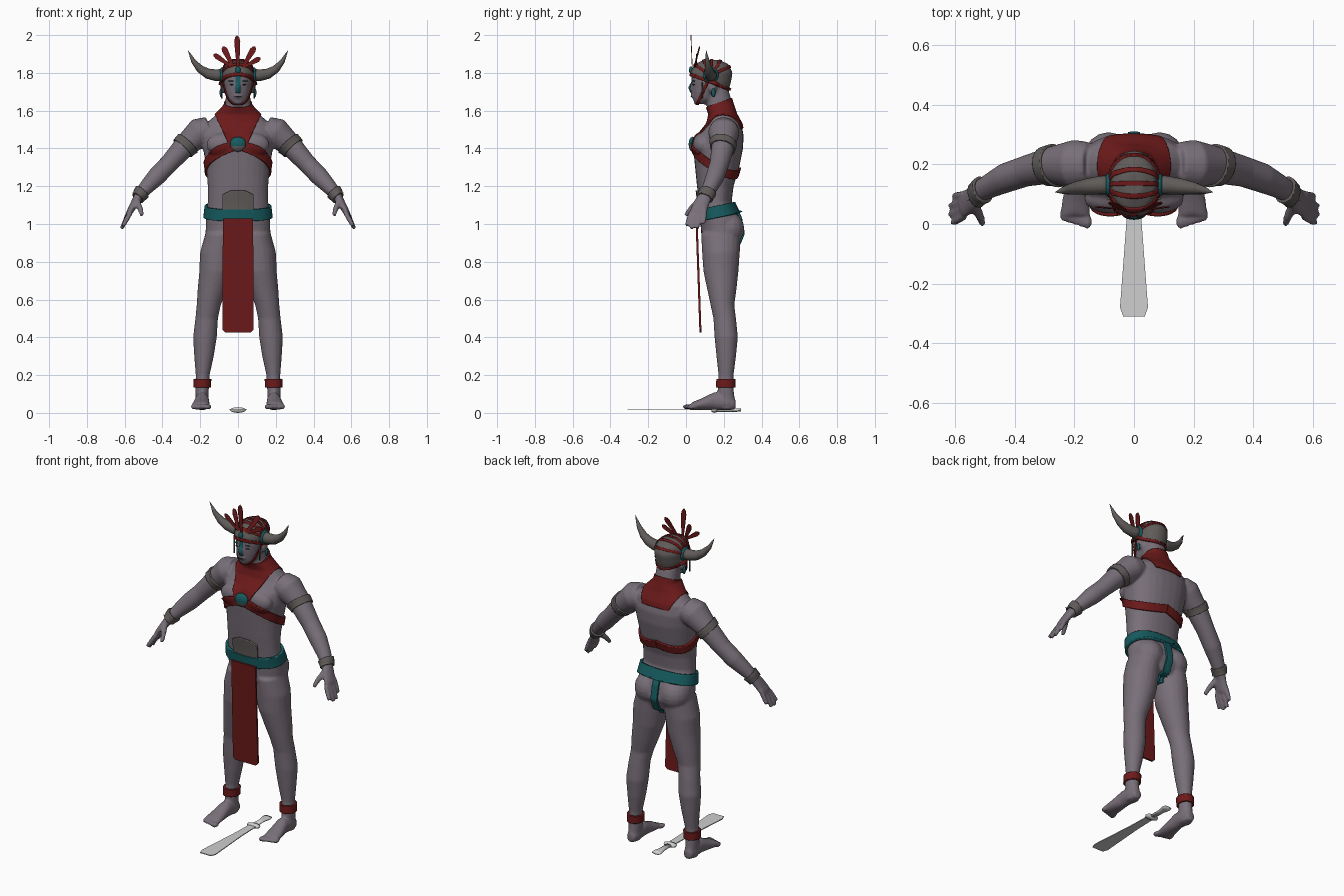
import bpy, bmesh, math
from mathutils import Vector, Matrix

if "Cube" in bpy.data.objects:
    bpy.data.objects.remove(bpy.data.objects["Cube"])


def material(name, col):
    m = bpy.data.materials.new(name)
    m.diffuse_color = (*col, 1)
    m.use_nodes = True
    m.node_tree.nodes["Principled BSDF"].inputs["Base Color"].default_value = m.diffuse_color
    return m


SKIN = material("mauve skin", (0.19, 0.16, 0.19))
RED = material("dark red cloth", (0.15, 0.01, 0.01))
TEAL = material("teal", (0.008, 0.105, 0.115))
GREY = material("horn grey", (0.115, 0.105, 0.10))
STEEL = material("pale steel", (0.62, 0.62, 0.62))
DARK = material("dark eye", (0.03, 0.03, 0.04))


def finish(name, bm, *mats, smooth=True, recalc=True):
    if recalc:
        bmesh.ops.recalc_face_normals(bm, faces=bm.faces[:])
    me = bpy.data.meshes.new(name)
    bm.to_mesh(me)
    bm.free()
    for m in mats:
        me.materials.append(m)
    ob = bpy.data.objects.new(name, me)
    bpy.context.collection.objects.link(ob)
    if smooth:
        me.shade_smooth()
    return ob


def loft(bm, rings, axis=None, n=20, p=2.0):
    """Skin elliptical rings (x, y, z, ru, rv) along a path or a fixed axis."""
    pts = [Vector(r[:3]) for r in rings]
    loops = []
    for i, r in enumerate(rings):
        t = Vector(axis) if axis else pts[min(i + 1, len(pts) - 1)] - pts[max(i - 1, 0)]
        t.normalize()
        u = Vector((1, 0, 0)) if abs(t.y) > .9 else Vector((0, 1, 0)).cross(t).normalized()
        v = t.cross(u)
        loop = []
        for k in range(n):
            c, s = math.cos(2 * math.pi * k / n), math.sin(2 * math.pi * k / n)
            c = math.copysign(abs(c) ** (2 / p), c)
            s = math.copysign(abs(s) ** (2 / p), s)
            loop.append(bm.verts.new(pts[i] + u * c * r[3] + v * s * r[4]))
        loops.append(loop)
    for a, b in zip(loops, loops[1:]):
        for k in range(n):
            bm.faces.new((a[k], a[(k + 1) % n], b[(k + 1) % n], b[k]))
    bm.faces.new(loops[0])
    bm.faces.new(loops[-1])


def blob(bm, c, r, seg=16):
    bmesh.ops.create_uvsphere(bm, u_segments=seg, v_segments=seg // 2 + 2, radius=1,
                              matrix=Matrix.Translation(c) @ Matrix.Diagonal((*r, 1)))


# Body: overlapping forms fused into one smooth skin
bm = bmesh.new()
torso = [(.88, .19, .11, .08), (.95, .19, .172, .11), (1.03, .18, .17, .105), (1.12, .155, .16, .087),
         (1.2, .155, .16, .097), (1.3, .165, .168, .117), (1.4, .17, .185, .132), (1.47, .185, .19, .12),
         (1.53, .203, .17, .09), (1.58, .195, .115, .07), (1.63, .178, .068, .07), (1.71, .165, .062, .06)]
loft(bm, [(0, y, z, a, b) for z, y, a, b in torso], (0, 0, 1), 28, 2.3)
head = [(1.635, .075, .028, .03), (1.66, .095, .054, .057), (1.7, .123, .069, .092), (1.75, .13, .077, .1),
        (1.8, .135, .079, .104), (1.84, .135, .064, .085), (1.86, .135, .03, .04)]
loft(bm, [(0, y, z, a, b) for z, y, a, b in head], (0, 0, 1), 28, 2.1)
blob(bm, (0, .034, 1.72), (.015, .02, .026))
blob(bm, (0, .036, 1.678), (.024, .012, .01))
leg = [(.95, .09, .185, .083, .105), (.85, .105, .185, .096, .1), (.75, .115, .185, .09, .093),
       (.65, .137, .19, .077, .077), (.57, .155, .193, .064, .063), (.5, .166, .205, .06, .06),
       (.4, .175, .213, .063, .062), (.3, .18, .213, .052, .052), (.2, .187, .212, .037, .04),
       (.13, .19, .21, .036, .042), (.05, .19, .215, .034, .045), (.02, .19, .215, .03, .04)]
foot = [(.262, .19, .045, .025, .027), (.22, .19, .055, .037, .042), (.15, .19, .063, .037, .047),
        (.08, .195, .046, .046, .03), (.03, .198, .036, .05, .02)]
arm = [(.15, .2, 1.5, .07, .075), (.2, .2, 1.485, .08, .083), (.28, .197, 1.415, .06, .062),
       (.365, .177, 1.32, .05, .052), (.43, .155, 1.253, .05, .05), (.48, .13, 1.2, .041, .042),
       (.52, .108, 1.155, .032, .036)]
palm = [(.515, .11, 1.16, .03, .034), (.545, .085, 1.115, .021, .041), (.575, .062, 1.06, .017, .045)]
for s in (1, -1):
    loft(bm, [(s * x, y, z, a, b) for z, x, y, a, b in leg], (0, 0, 1))
    loft(bm, [(s * x, y, z, a, b) for y, x, z, a, b in foot], (0, -1, 0))
    for k in range(5):
        blob(bm, (s * (.157 + .02 * k), .008 + .006 * k, .032), (.017 if k == 0 else .012, .026, .014))
    loft(bm, [(s * x, y, z, a, b) for x, y, z, a, b in arm])
    loft(bm, [(s * x, y, z, a, b) for x, y, z, a, b in palm])
    for k in range(4):
        o = (k - 1.5) * .024
        length = (.82, 1, .97, .75)[k]
        base, tip = Vector((.57, .063 + o, 1.07 + o * .3)), Vector((.617, .045 + o * 1.3, .975))
        ends = [base, base.lerp(tip, length * .6), base.lerp(tip, length)]
        loft(bm, [(s * p.x, p.y, p.z, r, r) for p, r in zip(ends, (.014, .0135, .011))], n=10)
    loft(bm, [(s * .535, .065, 1.12, .018, .018), (s * .517, .025, 1.08, .015, .015),
              (s * .508, -.002, 1.045, .011, .011)], n=10)
    blob(bm, (s * .085, .222, .975), (.085, .087, .09))
    blob(bm, (s * .08, .085, 1.42), (.088, .05, .062))
    blob(bm, (s * .08, .14, 1.725), (.013, .022, .035))
body = finish("body", bm, SKIN)
rm = body.modifiers.new("fuse", 'REMESH')
rm.mode, rm.voxel_size = 'VOXEL', .0075
sm = body.modifiers.new("soften", 'SMOOTH')
sm.factor, sm.iterations = .5, 4
fused = bpy.data.meshes.new_from_object(body.evaluated_get(bpy.context.evaluated_depsgraph_get()))
body.modifiers.clear()
body.data = fused
fused.materials.clear()
fused.materials.append(SKIN)
fused.shade_smooth()


def slab(n, c, h):
    n = Vector(n).normalized()
    d = n.dot(Vector(c))
    return [(n, d + h), (-n, h - d)]


def shell(name, mat, off, planes, mirror=False):
    """Clothing cut from the skin by planes (keep n.p <= d) and pushed outward."""
    b = bmesh.new()
    b.from_mesh(body.data)
    for n, d in planes:
        n = Vector(n)
        bmesh.ops.bisect_plane(b, geom=b.verts[:] + b.edges[:] + b.faces[:], dist=1e-6,
                               plane_co=n * d / n.length_squared, plane_no=n, clear_outer=True)
    b.normal_update()
    for v, nrm in [(v, v.normal.copy()) for v in b.verts]:
        v.co += nrm * off
    for f in b.faces:
        f.material_index = 0
    ob = finish(name, b, mat, recalc=False)
    so = ob.modifiers.new("thickness", 'SOLIDIFY')
    so.thickness, so.offset = off + .002, -1
    if mirror:
        ob.modifiers.new("mirror", 'MIRROR').use_mirror_merge = False
    return ob


# Collar and chest straps
shell("collar", RED, .007, [((0, .43, -1), -1.3785), ((0, -.38, 1), 1.5758),
                            ((1, 0, -.45), -.59), ((-1, 0, -.45), -.59)])
shell("chest_strap", RED, .011, [((.3, .6, 1), 1.469), ((-.3, -.6, -1), -1.417),
                                 ((-1, 0, 0), 0), ((1, 0, 0), .21)], True)
# Belt, belly plate and rear strap
shell("belly_plate", GREY, .01, [((0, 0, -1), -1.05), ((0, 0, 1), 1.178), ((0, 1, 0), .14), ((1, 0, 0), .08),
                                 ((-1, 0, 0), .08), ((.5, 0, 1), 1.197), ((-.5, 0, 1), 1.197)])
shell("belt", TEAL, .015, slab((0, -.2, 1), (0, .06, 1.043), .031) + [((1, 0, 0), .3), ((-1, 0, 0), .3)])
shell("rear_strap", TEAL, .012, [((0, 0, 1), 1.08), ((0, 0, -1), -.84), ((0, -1, 0), -.14),
                                 ((1, 0, 0), .02), ((-1, 0, 0), .02)])
# Arm, wrist and ankle bands
shell("arm_band", GREY, .008, [((-1, 0, 0), -.2)] + slab((.1, -.03, -.105), (.28, .197, 1.415), .02), True)
shell("wrist_band", GREY, .01, [((-1, 0, 0), -.4)] + slab((.09, -.045, -.095), (.52, .108, 1.155), .021), True)
shell("ankle_band", RED, .011, [((-1, 0, 0), 0)] + slab((0, 0, 1), (.19, .21, .157), .022), True)
# Cap with red bands fanning out from the horns, chin strap
above_neck = [((0, 0, -1), -1.6)]
shell("cap", GREY, .008, above_neck + [((0, -.4, -1), -1.802)])
shell("cap_rim", RED, .012, above_neck + slab((0, .4, 1), (0, .03, 1.792), .008))
hub = Vector((0, .13, 1.785))
for deg in (-65, 35, 65, 95, 125, 155):
    a = math.radians(deg)
    d = Vector((0, -math.cos(a), math.sin(a)))
    shell("head_band", RED, .006 if deg < 0 else .013,
          above_neck + slab((0, math.sin(a), math.cos(a)), hub, .007) + [(-d, -d.dot(hub))])
# Face paint on the nose
shell("nose_paint", TEAL, .002, [((0, 0, -1), -1.695), ((0, 0, 1), 1.785), ((0, 1, 0), .07),
                                 ((1, 0, 0), .012), ((-1, 0, 0), .012)])

for s in (1, -1):
    # Horns with teal bosses
    b = bmesh.new()
    horn = [(.075, .132, 1.79, .033), (.115, .13, 1.787, .031), (.16, .125, 1.796, .027),
            (.2, .12, 1.82, .021), (.235, .113, 1.86, .013), (.264, .107, 1.918, .001)]
    loft(b, [(s * x, y, z, r, r) for x, y, z, r in horn], n=16)
    finish("horn", b, GREY)
    b = bmesh.new()
    blob(b, (s * .086, .132, 1.788), (.014, .041, .041))
    finish("horn_boss", b, TEAL)
    # Eyes and brows
    b = bmesh.new()
    blob(b, (s * .031, .042, 1.738), (.015, .008, .004), 10)
    finish("eye", b, DARK)
    b = bmesh.new()
    blob(b, (s * .033, .041, 1.757), (.02, .008, .003), 10)
    finish("brow", b, TEAL)
    # Ear pendants
    b = bmesh.new()
    blob(b, (s * .09, .145, 1.695), (.008, .011, .024), 10)
    finish("earring", b, TEAL)
    b = bmesh.new()
    loft(b, [(s * .085, .085, z, .004, .004) for z in (1.75, 1.665)], (0, 0, 1), 8)
    finish("side_pendant", b, GREY)
b = bmesh.new()
blob(b, (0, .034, 1.676), (.02, .011, .003), 10)
finish("mouth", b, DARK)

# Chest jewel, teal above and grey below; forehead stone
b = bmesh.new()
blob(b, (0, .036, 1.422), (.043, .022, .04), 20)
for f in b.faces:
    f.material_index = int(f.calc_center_median().z < 1.412)
finish("chest_jewel", b, TEAL, GREY)
b = bmesh.new()
blob(b, (0, .026, 1.815), (.014, .01, .02), 12)
finish("forehead_stone", b, TEAL)


def plate(name, mat, pts, thick):
    b = bmesh.new()
    f = b.faces.new([b.verts.new(p) for p in pts])
    r = bmesh.ops.extrude_face_region(b, geom=[f])
    n = f.normal.copy() if f.normal.length else Vector((0, 1, 0))
    f.normal_update()
    n = f.normal
    for v in [g for g in r["geom"] if isinstance(g, bmesh.types.BMVert)]:
        v.co += n * thick
    return finish(name, b, mat, smooth=False)


# Headdress feathers
for base, tip, w in [((0, .035, 1.83), (-.005, .028, 2), .016), ((.025, .045, 1.83), (.09, .075, 1.94), .016),
                     ((-.025, .045, 1.83), (-.08, .075, 1.94), .016), ((.03, .05, 1.83), (.12, .06, 1.88), .014),
                     ((-.03, .05, 1.83), (-.13, .06, 1.9), .014)]:
    base, tip = Vector(base), Vector(tip)
    side = (tip - base).cross(Vector((0, 1, 0))).normalized() * w
    prof = [(0, .4), (.5, .8), (.8, 1), (.93, .7)]
    pts = [base.lerp(tip, t) + side * k for t, k in prof] + [tip]
    pts += [base.lerp(tip, t) - side * k for t, k in reversed(prof)]
    plate("feather", RED, pts, .004)

# Loincloth
cloth = [(-.08, 1.03), (-.083, .44), (-.068, .425), (.068, .425), (.083, .44), (.08, 1.03)]
plate("loincloth", RED, [(x, .05 + .035 * (1.03 - z), z) for x, z in cloth], .011)

# Sword lying on the ground: blade, guard and grip
blade = [(.022, .14), (.026, 0), (.047, -.28), (.036, -.31)]
pts = [(x, y, .014) for x, y in blade] + [(-x, y, .014) for x, y in reversed(blade)]
plate("blade", STEEL, pts, .005)
b = bmesh.new()
loft(b, [(0, .165, .015, .034, .01), (0, .15, .015, .042, .015), (0, .135, .015, .034, .01)], (0, -1, 0), 12)
finish("sword_guard", b, STEEL)
b = bmesh.new()
loft(b, [(0, .31 - .02, .015, .026, .007), (0, .27, .015, .028, .009), (0, .23, .015, .017, .009),
         (0, .16, .015, .018, .009)], (0, -1, 0), 12)
finish("sword_grip", b, STEEL)
